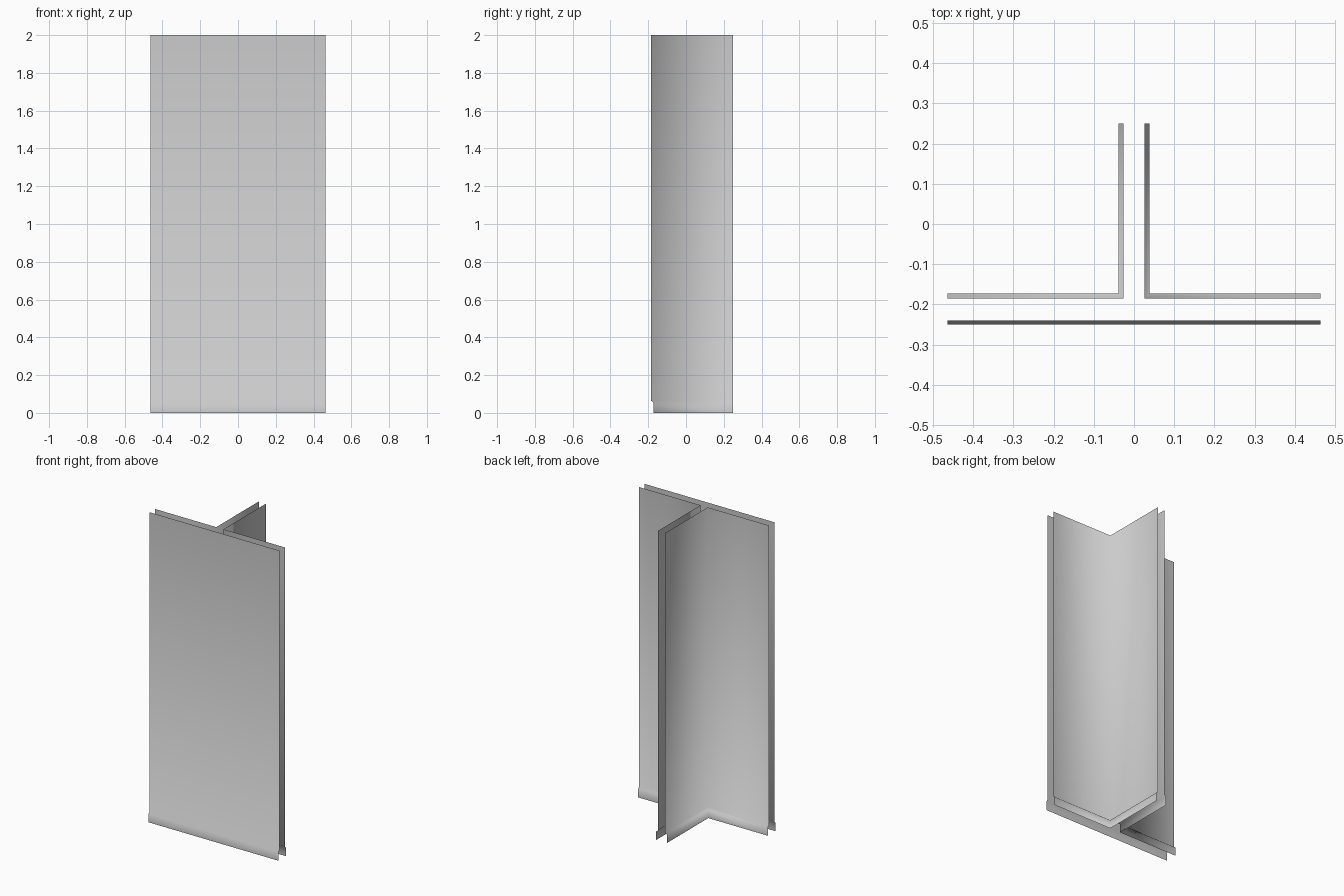
import bpy

cube = bpy.data.objects.get("Cube")
if cube:
    bpy.data.objects.remove(cube)

metal = bpy.data.materials.new("light_grey_metal")
metal.use_nodes = True
colour = (0.6, 0.6, 0.6, 1)
metal.diffuse_color = colour
metal.node_tree.nodes["Principled BSDF"].inputs["Base Color"].default_value = colour

TOP, STEP_TOP, STEP_LOW = 2.0, 0.065, 0.055


def folded_sheet(name, main, hem):
    """Thin sheet along a plan path, stepping out to a hem at its foot."""
    rows = [(main, TOP), (main, STEP_TOP), (hem, STEP_LOW), (hem, 0.0)]
    verts = [(x, y, z) for path, z in rows for x, y in path]
    n = len(main)
    faces = [(r * n + i, (r + 1) * n + i, (r + 1) * n + i + 1, r * n + i + 1)
             for r in range(len(rows) - 1) for i in range(n - 1)]
    mesh = bpy.data.meshes.new(name)
    mesh.from_pydata(verts, [], faces)
    mesh.materials.append(metal)
    mesh.shade_smooth()
    obj = bpy.data.objects.new(name, mesh)
    bpy.context.collection.objects.link(obj)
    return obj


def mirrored(path):
    """Mirror across x = 0, reversed so the outer side stays outside."""
    return [(-x, y) for x, y in reversed(path)]


HALF, BACK = 0.464, 0.25

# Flat front panel, hem stepping forward
folded_sheet("front_panel",
             [(-HALF, -0.24), (HALF, -0.24)],
             [(-HALF, -BACK), (HALF, -BACK)])

# Two angle panels back to back, hems stepping into the inner corners
main = [(HALF, -0.185), (0.026, -0.185), (0.026, BACK)]
hem = [(HALF, -0.173), (0.038, -0.173), (0.038, BACK)]
folded_sheet("left_angle_panel", main, hem)
folded_sheet("right_angle_panel", mirrored(main), mirrored(hem))
